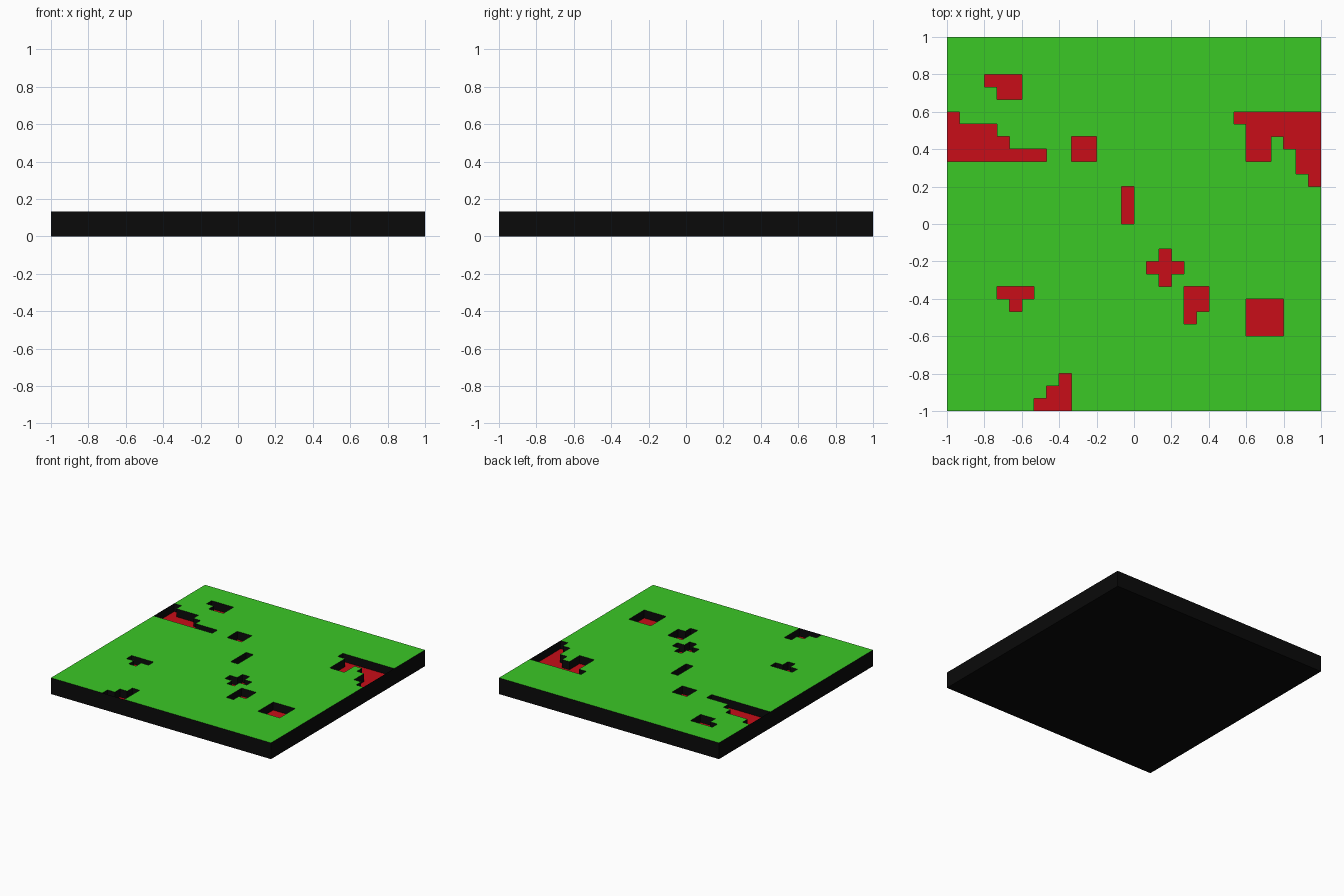
import bpy, bmesh

if "Cube" in bpy.data.objects:
    bpy.data.objects.remove(bpy.data.objects["Cube"])

N = 30                 # cells per side
C = 2 / N              # cell size
TOP, FLOOR = 2 * C, C  # top surface and pit floor heights

# sunken areas as cell rectangles: x0, y0, x1, y1
PITS = [
    (3, 26, 6, 27), (4, 25, 6, 26),
    (0, 23, 1, 24), (0, 22, 4, 23), (0, 21, 5, 22), (0, 20, 8, 21),
    (10, 20, 12, 22),
    (23, 23, 30, 24), (24, 22, 30, 23), (24, 20, 26, 22),
    (27, 21, 30, 22), (28, 19, 30, 21), (29, 18, 30, 19),
    (14, 15, 15, 18),
    (17, 10, 18, 13), (16, 11, 19, 12),
    (4, 9, 7, 10), (5, 8, 6, 9),
    (19, 8, 21, 10), (19, 7, 20, 8),
    (24, 6, 27, 9),
    (7, 0, 10, 1), (8, 1, 10, 2), (9, 2, 10, 3),
]
pit = {(i, j) for x0, y0, x1, y1 in PITS
       for i in range(x0, x1) for j in range(y0, y1)}
land = {(i, j) for i in range(N) for j in range(N)} - pit


def pos(i, j, z):
    return (i * C - 1, j * C - 1, z)


def corners(i, j):
    return [(i, j), (i + 1, j), (i + 1, j + 1), (i, j + 1)]


def make(name, quads, color):
    bm = bmesh.new()
    for q in quads:
        bm.faces.new([bm.verts.new(p) for p in q])
    bmesh.ops.remove_doubles(bm, verts=bm.verts, dist=1e-5)
    me = bpy.data.meshes.new(name)
    bm.to_mesh(me)
    bm.free()
    mat = bpy.data.materials.new(name + "_color")
    mat.diffuse_color = color
    mat.use_nodes = True
    mat.node_tree.nodes["Principled BSDF"].inputs["Base Color"].default_value = mat.diffuse_color
    me.materials.append(mat)
    ob = bpy.data.objects.new(name, me)
    bpy.context.collection.objects.link(ob)
    return ob


# green top and red pit floors
make("top_surface", [[pos(*c, TOP) for c in corners(*k)] for k in sorted(land)],
     (0.044, 0.58, 0.019, 1))
make("pit_floors", [[pos(*c, FLOOR) for c in corners(*k)] for k in sorted(pit)],
     (0.58, 0.004, 0.009, 1))

# black walls wherever a pit cell meets solid ground, facing into the pit
walls = []
for i, j in sorted(pit):
    cs = corners(i, j)
    for e, (di, dj) in enumerate([(0, -1), (1, 0), (0, 1), (-1, 0)]):
        if (i + di, j + dj) in land:
            a, b = cs[e], cs[(e + 1) % 4]
            walls.append([pos(*b, FLOOR), pos(*a, FLOOR), pos(*a, TOP), pos(*b, TOP)])
BLACK = (0.003, 0.003, 0.003, 1)
make("pit_walls", walls, BLACK)

# black outer tray: thin sides closing the edge pits, and underside
rim = [(0, 0), (N, 0), (N, N), (0, N)]
tray = [[pos(*rim[e], 0), pos(*rim[(e + 1) % 4], 0),
         pos(*rim[(e + 1) % 4], TOP), pos(*rim[e], TOP)] for e in range(4)]
tray.append([pos(*c, 0) for c in reversed(rim)])
make("outer_tray", tray, BLACK)
